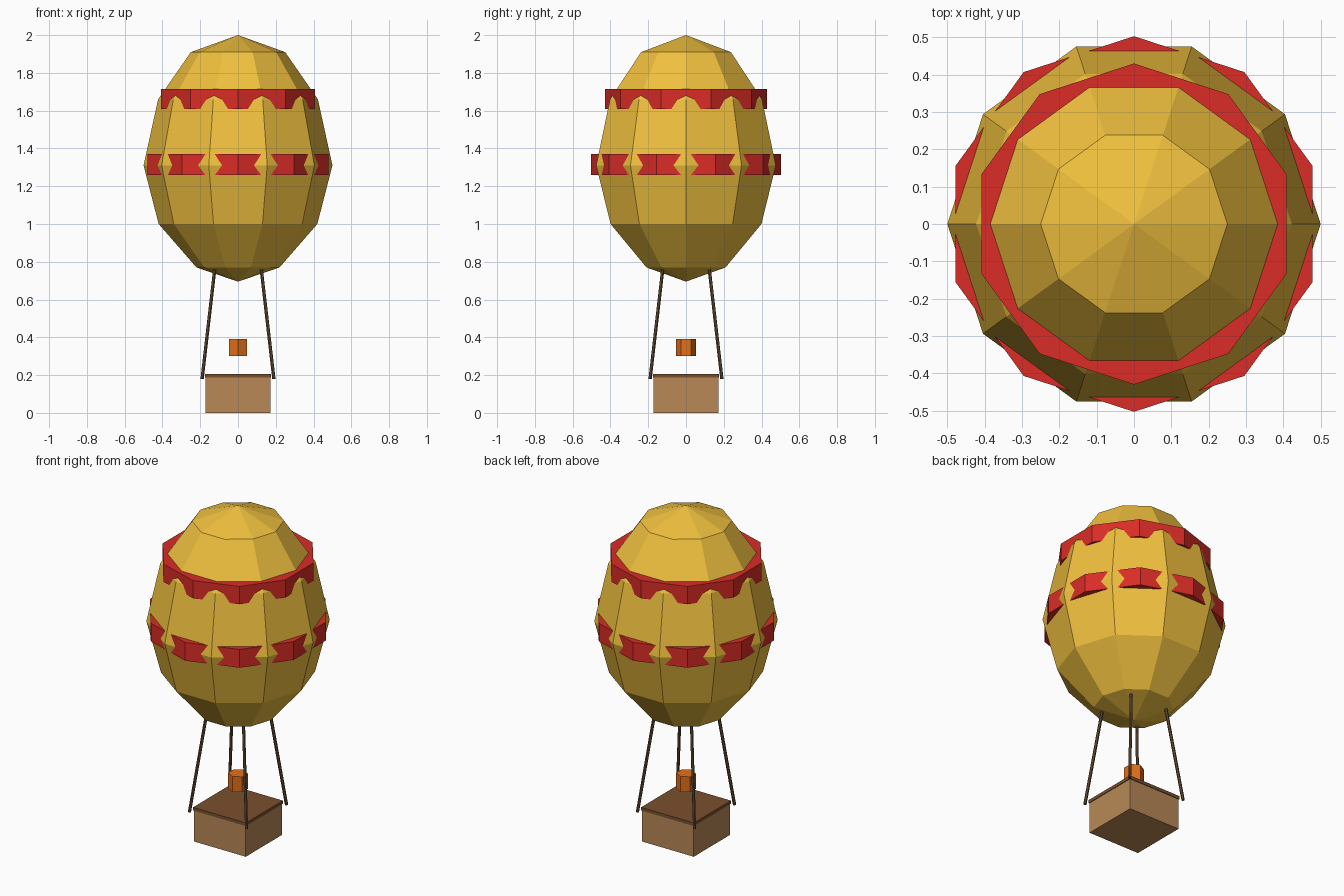
import bpy, bmesh, math
from mathutils import Vector

if "Cube" in bpy.data.objects:
    bpy.data.objects.remove(bpy.data.objects["Cube"])


def material(name, rgb):
    # sRGB bytes to linear colour
    m = bpy.data.materials.new(name)
    lin = [((c / 255 + 0.055) / 1.055) ** 2.4 for c in rgb]
    m.diffuse_color = (*lin, 1)
    m.use_nodes = True
    m.node_tree.nodes["Principled BSDF"].inputs["Base Color"].default_value = m.diffuse_color
    return m


yellow = material("yellow_cloth", (240, 192, 62))
red = material("red_cloth", (218, 44, 38))
wicker = material("wicker", (184, 136, 86))
dark_wood = material("dark_wood", (122, 80, 46))
rope_brown = material("rope_brown", (98, 76, 52))
orange = material("burner_orange", (226, 112, 26))


def finish(name, bm, mat):
    bmesh.ops.recalc_face_normals(bm, faces=bm.faces)
    me = bpy.data.meshes.new(name)
    bm.to_mesh(me)
    bm.free()
    me.materials.append(mat)
    ob = bpy.data.objects.new(name, me)
    bpy.context.collection.objects.link(ob)
    return ob


def lathe(name, profile, sides, start, mat):
    # Flat-faced solid of revolution; radius 0 makes a pole, other ends are capped
    bm = bmesh.new()
    rings = []
    for r, z in profile:
        if r == 0:
            rings.append([bm.verts.new((0, 0, z))] * sides)
        else:
            angles = [start + math.tau * i / sides for i in range(sides)]
            rings.append([bm.verts.new((r * math.cos(a), r * math.sin(a), z)) for a in angles])
    for lo, hi in zip(rings, rings[1:]):
        for i in range(sides):
            j = (i + 1) % sides
            bm.faces.new(dict.fromkeys((lo[i], lo[j], hi[j], hi[i])))
    for ring, (r, z) in ((rings[0], profile[0]), (rings[-1], profile[-1])):
        if r > 0:
            bm.faces.new(ring)
    return finish(name, bm, mat)


def box(name, half, z0, z1, mat):
    bm = bmesh.new()
    bmesh.ops.create_cube(bm, size=1)
    for v in bm.verts:
        v.co = (v.co.x * 2 * half, v.co.y * 2 * half, z0 if v.co.z < 0 else z1)
    return finish(name, bm, mat)


def rod(name, a, b, radius, mat):
    a, b = Vector(a), Vector(b)
    bm = bmesh.new()
    bmesh.ops.create_cone(bm, cap_ends=True, segments=6, radius1=radius,
                          radius2=radius, depth=(b - a).length)
    bm.transform((b - a).to_track_quat('Z', 'Y').to_matrix().to_4x4())
    bmesh.ops.translate(bm, verts=bm.verts, vec=(a + b) / 2)
    return finish(name, bm, mat)


# Ten-sided balloon envelope
lathe("envelope", [(0, 0.695), (0.22, 0.77), (0.42, 1.0), (0.5, 1.31),
                   (0.423, 1.66), (0.25, 1.91), (0, 2.0)], 10, 0, yellow)

# Red bands, turned half a side so the corners poke through the envelope's flats
lathe("upper_band", [(0.43, 1.608), (0.43, 1.715)], 10, math.pi / 2, red)
lathe("lower_band", [(0.503, 1.26), (0.503, 1.37)], 10, math.pi / 2, red)

# Basket and its lid-like rim
box("basket", 0.172, 0, 0.19, wicker)
box("basket_rim", 0.176, 0.187, 0.206, dark_wood)

# Hexagonal burner floating above the basket
lathe("burner", [(0.054, 0.30), (0.054, 0.392)], 6, math.pi / 2, orange)

# Four corner ropes
for sx in (-1, 1):
    for sy in (-1, 1):
        rod(f"rope_{'left' if sx < 0 else 'right'}_{'front' if sy < 0 else 'back'}",
            (sx * 0.19, sy * 0.19, 0.18), (sx * 0.122, sy * 0.122, 0.77), 0.009, rope_brown)
